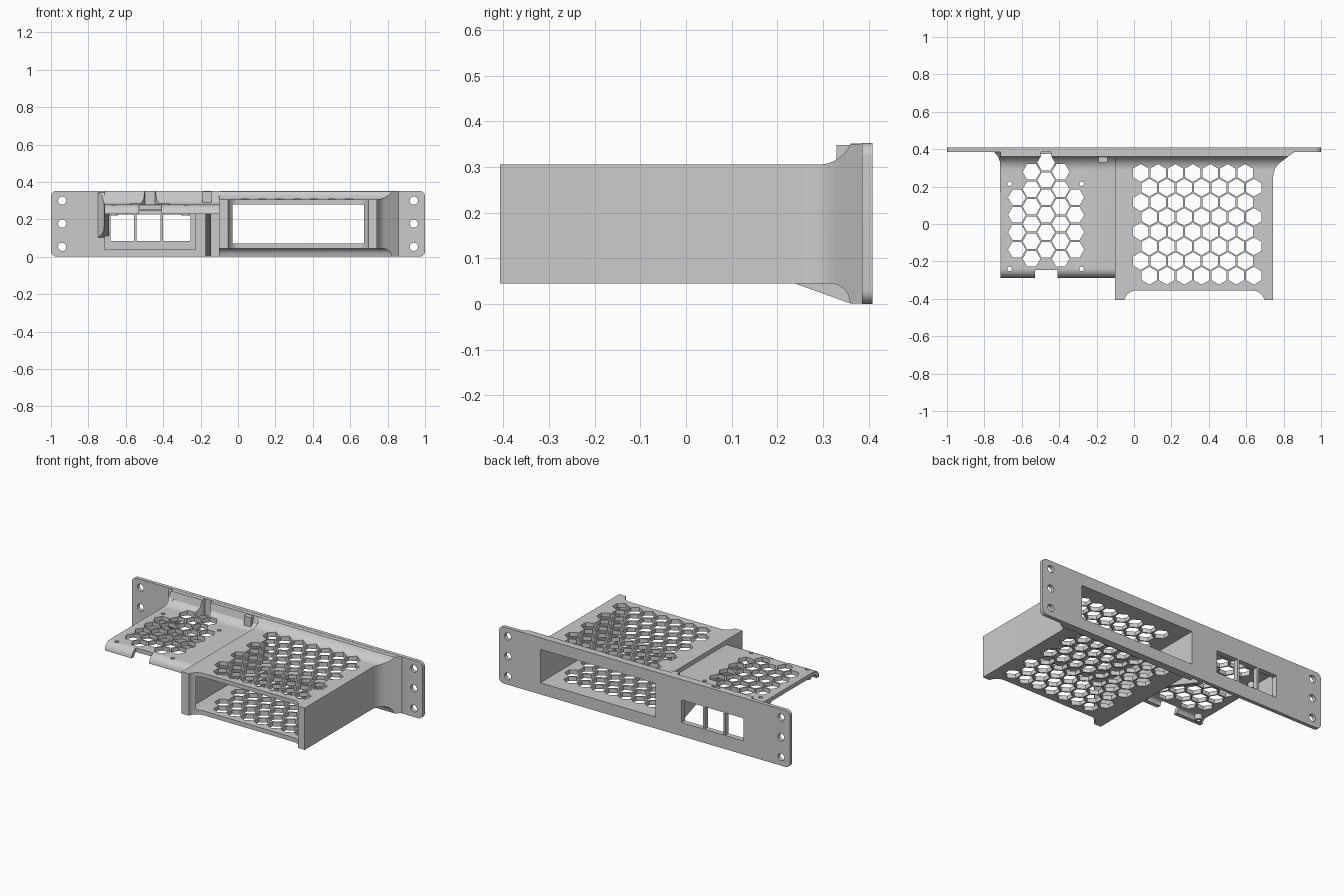
import bpy, bmesh, math

if "Cube" in bpy.data.objects:
    bpy.data.objects.remove(bpy.data.objects["Cube"])


def finish(name, bm):
    bmesh.ops.recalc_face_normals(bm, faces=bm.faces)
    me = bpy.data.meshes.new(name)
    bm.to_mesh(me)
    bm.free()
    ob = bpy.data.objects.new(name, me)
    bpy.context.collection.objects.link(ob)
    return ob


def prisms(name, outlines, axis, a, b):
    """Extrude 2D outlines along an axis: x -> (y,z), y -> (x,z), z -> (x,y)."""
    def place(p, t):
        return {'x': (t, p[0], p[1]), 'y': (p[0], t, p[1]), 'z': (p[0], p[1], t)}[axis]
    bm = bmesh.new()
    for pts in outlines:
        lo = [bm.verts.new(place(p, a)) for p in pts]
        hi = [bm.verts.new(place(p, b)) for p in pts]
        bm.faces.new(lo)
        bm.faces.new(hi[::-1])
        for i in range(len(pts)):
            j = (i + 1) % len(pts)
            bm.faces.new((lo[i], lo[j], hi[j], hi[i]))
    return finish(name, bm)


def loft(name, sections):
    """Skin rectangles given as (y, x0, x1, z0, z1)."""
    bm = bmesh.new()
    rings = [[bm.verts.new(p) for p in ((x0, y, z0), (x1, y, z0), (x1, y, z1), (x0, y, z1))]
             for y, x0, x1, z0, z1 in sections]
    bm.faces.new(rings[0])
    bm.faces.new(rings[-1])
    for r, s in zip(rings, rings[1:]):
        for i in range(4):
            j = (i + 1) % 4
            bm.faces.new((r[i], r[j], s[j], s[i]))
    return finish(name, bm)


def rect(u0, u1, v0, v1):
    return [(u0, v0), (u1, v0), (u1, v1), (u0, v1)]


def ngon(u, v, r, n, turn=0.0):
    return [(u + r * math.cos(turn + k * math.tau / n), v + r * math.sin(turn + k * math.tau / n))
            for k in range(n)]


def arc(u, v, r, a0, a1, n=8):
    return [(u + r * math.cos(math.radians(a0 + (a1 - a0) * k / n)),
             v + r * math.sin(math.radians(a0 + (a1 - a0) * k / n))) for k in range(n + 1)]


def combine(ob, others, op='DIFFERENCE'):
    for c in others:
        m = ob.modifiers.new(op, 'BOOLEAN')
        m.operation, m.object, m.solver = op, c, 'EXACT'
        bpy.context.view_layer.objects.active = ob
        bpy.ops.object.modifier_apply(modifier=m.name)
        bpy.data.objects.remove(c)


def fillet(y, start, r, limit):
    """Concave flare: how far the wall has spread at depth y."""
    t = max(0.0, y - start)
    return min(limit, r - math.sqrt(r * r - t * t)) if t < r else limit


# Faceplate with rounded corners and a thin pad behind the small windows
outline = (arc(0.97, 0.322, 0.03, 0, 90) + arc(-0.97, 0.322, 0.03, 90, 180)
           + arc(-0.97, 0.03, 0.03, 180, 270) + arc(0.97, 0.03, 0.03, 270, 360))
plate = prisms("faceplate", [outline], 'y', 0.385, 0.408)
combine(plate, [prisms("pad", [rect(-0.715, -0.225, 0.035, 0.25)], 'y', 0.375, 0.39)], 'UNION')
holes = [ngon(x, z, 0.022, 24) for x in (-0.94, 0.94) for z in (0.053, 0.177, 0.3)]
windows = [rect(a, b, 0.085, 0.225) for a, b in ((-0.682, -0.555), (-0.542, -0.415), (-0.402, -0.255))]
bay_window = [rect(-0.075, 0.717, 0.072, 0.28)]
combine(plate, [prisms("plate_cut", holes + windows + bay_window, 'y', 0.3, 0.5)])

# Device bay: box that flares out where it meets the faceplate
sections = [(-0.407, -0.102, 0.744, 0.045, 0.305)]
for k in range(16):
    y = 0.25 + 0.0075 * k if k < 15 else 0.36
    side = fillet(y, 0.25, 0.1, 1) if y < 0.33 else 0.04 + (y - 0.33) * 1.33
    sections.append((y, -0.102, 0.744 + side, 0.045 - fillet(y, 0.315, 0.045, 0.044),
                     0.305 + fillet(y, 0.29, 0.077, 0.045)))
sections.append((0.39, -0.102, 0.864, 0.001, 0.351))
bay = loft("device_bay", sections)
combine(bay, [prisms("cavity", bay_window, 'y', -0.37, 0.5)])
scallop = ([(-0.053, -0.5)] + arc(0.015, -0.425, 0.07, 165, 90)
           + arc(0.63, -0.425, 0.07, 90, 15) + [(0.698, -0.5)])
combine(bay, [prisms("front_scallop", [scallop], 'z', -0.1, 0.5)])
hexes = [ngon(0.036 + 0.093 * i + 0.0465 * (j % 2), 0.273 - 0.0785 * j, 0.0475, 6, math.pi / 6)
         for j in range(8) for i in range(7)]
combine(bay, [prisms("bay_vents", hexes, 'z', -0.1, 0.5)])

# Tray: thin shelf with rolled front lip and a fillet up to the faceplate
top = 0.278
rise = [(0.29 + 0.01 * k, top + fillet(0.29 + 0.01 * k, 0.29, 0.077, 0.07)) for k in range(7)]
profile = (rise + [(0.36, 0.351), (0.39, 0.351), (0.39, top - 0.025)]
           + arc(-0.238, top - 0.05, 0.025, 90, 180) + arc(-0.238, top - 0.05, 0.05, 180, 90))
tray = prisms("tray", [profile], 'x', -0.715, -0.095)

# Tray vents, fillet slot and lip notch
vents = []
for c, (start, rows) in enumerate([(-0.137, 4), (-0.186, 6), (-0.137, 6), (-0.186, 6), (-0.137, 4)]):
    vents += [ngon(-0.626 + 0.078 * c, start + 0.093 * r, 0.0475, 6) for r in range(rows)]
combine(tray, [prisms("tray_vents", vents, 'z', 0.2, 0.5),
               prisms("fillet_slot", [rect(-0.497, -0.443, 0.345, 0.386)], 'z', 0.2, 0.5),
               prisms("lip_notch", [rect(-0.53, -0.41, -0.35, -0.245)], 'z', 0.15, 0.5)])

# Screw bosses under the tray, drilled through
screws = [(x, y) for x in (-0.665, -0.28) for y in (0.215, -0.24)]
combine(tray, [prisms("bosses", [ngon(x, y, 0.022, 20) for x, y in screws], 'z', 0.22, 0.265)], 'UNION')
combine(tray, [prisms("drill", [ngon(x, y, 0.012, 16) for x, y in screws], 'z', 0.1, 0.5)])

# Left end gusset spreading onto the faceplate
end = []
for k in range(9):
    y = 0.17 + 0.22 * k / 8
    spread = fillet(y, 0.32, 0.085, 0.045)
    end.append((y, -0.716 - spread, -0.69, 0.26 - 0.16 * k / 8,
                top - 0.002 + fillet(y, 0.29, 0.077, 0.072)))
gusset = loft("end_gusset", end)

# Triangular rib under the tray and post on the fillet
rib = prisms("rib", [[(0.388, 0.001), (0.36, 0.001), (-0.28, 0.232), (-0.27, 0.262), (0.388, 0.262)]],
             'x', -0.175, -0.145)
post = prisms("post", [rect(-0.19, -0.143, 0.33, 0.388)], 'z', 0.262, 0.348)

# Smooth curved areas while keeping edges crisp
for ob in (plate, bay, tray, gusset):
    bpy.ops.object.select_all(action='DESELECT')
    ob.select_set(True)
    bpy.context.view_layer.objects.active = ob
    bpy.ops.object.shade_smooth_by_angle(angle=math.radians(25))
